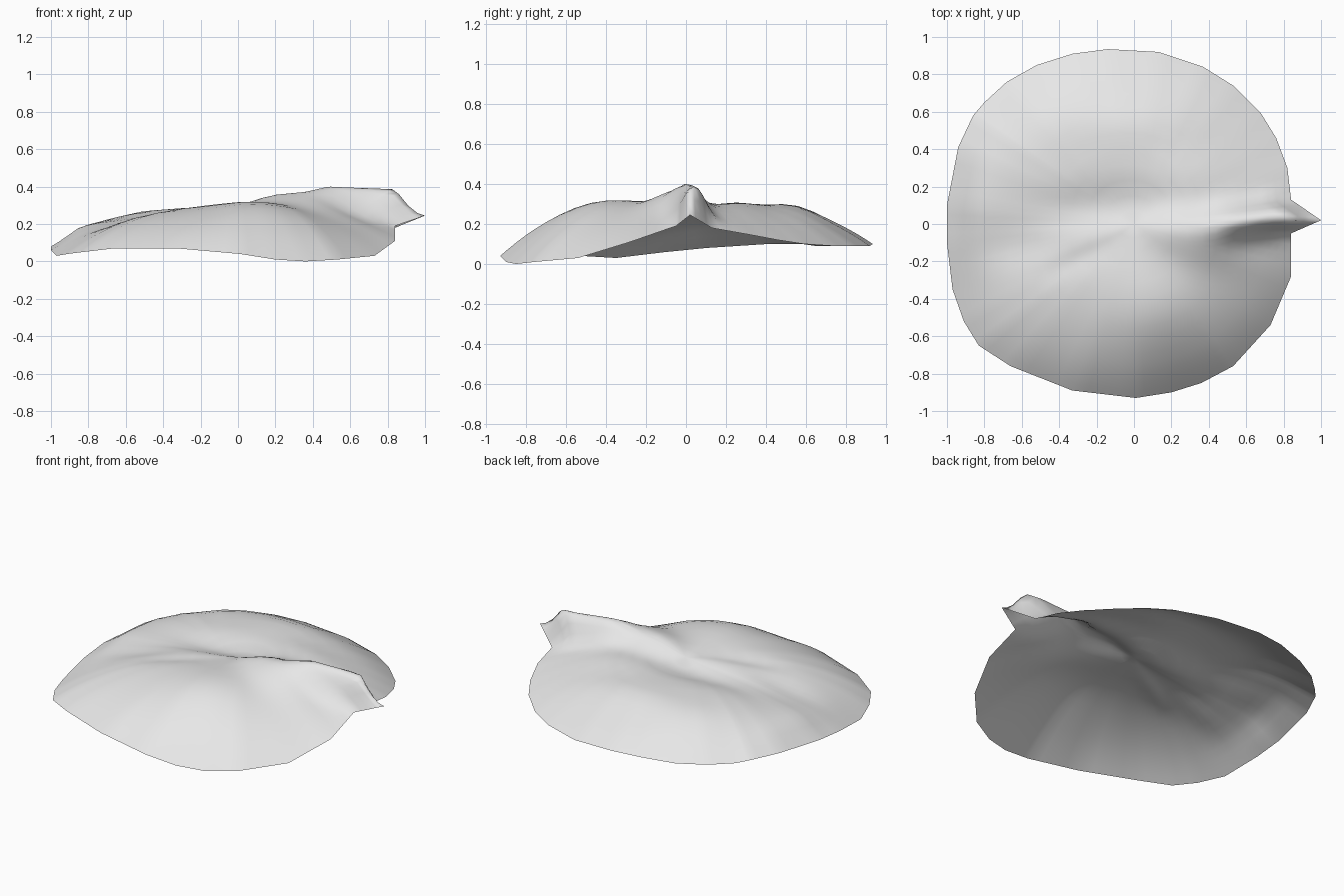
import bpy, bmesh, math
from mathutils import Vector

cube = bpy.data.objects.get("Cube")
if cube:
    bpy.data.objects.remove(cube, do_unlink=True)

# One plain grey material
grey = bpy.data.materials.new("light grey")
grey.use_nodes = True
colour = (0.8, 0.8, 0.8, 1)
grey.diffuse_color = colour
grey.node_tree.nodes["Principled BSDF"].inputs["Base Color"].default_value = colour

# Rim of the shell, counter-clockwise from the beak tip
RIM = [(1, .02, .245), (.84, .13, .18), (.82, .3, .15), (.76, .46, .12), (.68, .59, .1),
       (.53, .74, .09), (.37, .84, .09), (.13, .92, .09), (-.14, .935, .1), (-.33, .91, .1),
       (-.52, .85, .09), (-.68, .76, .09), (-.8, .65, .09), (-.86, .58, .1), (-.94, .41, .1),
       (-1, .1, .08), (-1, -.1, .06), (-.97, -.35, .03), (-.91, -.52, .04), (-.83, -.65, .05),
       (-.66, -.76, .07), (-.33, -.89, .07), (.01, -.93, .04), (.2, -.9, .01), (.36, -.85, 0),
       (.53, -.76, .01), (.73, -.54, .03), (.84, -.28, .11), (.84, -.05, .19)]

# Crest from the front lobe up along the beak: x, y, z
CREST = [(-.6, -.28, .22), (-.45, -.24, .25), (-.2, -.15, .28), (0, -.07, .3),
         (.18, -.04, .355), (.35, -.04, .37), (.48, 0, .4), (.73, .04, .39),
         (.84, .04, .385), (1, .02, .245)]

# Shallow hollows and swellings: x, y, half-length, half-width, turn, height
DENTS = [(-.15, .1, .35, .12, .1, -.05), (-.6, -.12, .25, .1, 0, -.02),
         (.0, .55, .35, .14, 0, .03), (.12, -.46, .27, .25, 0, .042),
         (.42, -.15, .2, .12, -.2, .03), (.27, .24, .25, .14, 0, .025),
         (-.5, .52, .3, .18, .8, .025), (-.84, .1, .14, .3, 0, .03)]

SPLIT = 4
CROWN = .3


def bell(d):
    return math.exp(-d * d)


def crest_at(x):
    for a, b in zip(CREST, CREST[1:]):
        if a[0] <= x <= b[0]:
            return Vector(a).lerp(Vector(b), (x - a[0]) / (b[0] - a[0]))
    return None


def height(x, y, t, rim_z):
    """Dome falling to the rim, with dents and the raised crest."""
    steep = 2.2 + abs(y) / max(math.hypot(x, y), .01)
    z = rim_z + (CROWN - rim_z) * (1 - t ** steep)
    edge = min(1, (1 - t) / .14)
    for cx, cy, length, width, turn, h in DENTS:
        c, s = math.cos(turn), math.sin(turn)
        u, v = (x - cx) * c + (y - cy) * s, (y - cy) * c - (x - cx) * s
        z += h * bell(u / length) * bell(v / width) * edge
    crest = crest_at(x)
    if crest:
        # The flanks spread wide at the middle and close in on the beak
        spread = .075 + .05 * bell((x - .3) / .25)
        w = bell((y - crest.y) / spread) * edge * min(1, (x - CREST[0][0]) / .2)
        z += (crest.z - z) * w
    return z


# Open shell: rings running from the crown to the rim
bm = bmesh.new()
edge_points = []
for a, b in zip(RIM, RIM[1:] + RIM[:1]):
    edge_points += [Vector(a).lerp(Vector(b), i / SPLIT) for i in range(SPLIT)]
rings = [.08, .16, .25, .34, .43, .52, .6, .68, .75, .81, .86, .91, .96, 1]
crown = bm.verts.new((0, 0, height(0, 0, 0, .1)))
inner = None
for t in rings:
    ring = [bm.verts.new((p.x * t, p.y * t, height(p.x * t, p.y * t, t, p.z)))
            for p in edge_points]
    for i in range(len(ring)):
        j = (i + 1) % len(ring)
        if inner:
            bm.faces.new((inner[i], ring[i], ring[j], inner[j]))
        else:
            bm.faces.new((crown, ring[i], ring[j]))
    inner = ring

mesh = bpy.data.meshes.new("shell")
bm.to_mesh(mesh)
bm.free()
mesh.materials.append(grey)
shell = bpy.data.objects.new("shell", mesh)
bpy.context.collection.objects.link(shell)
for face in mesh.polygons:
    face.use_smooth = True
